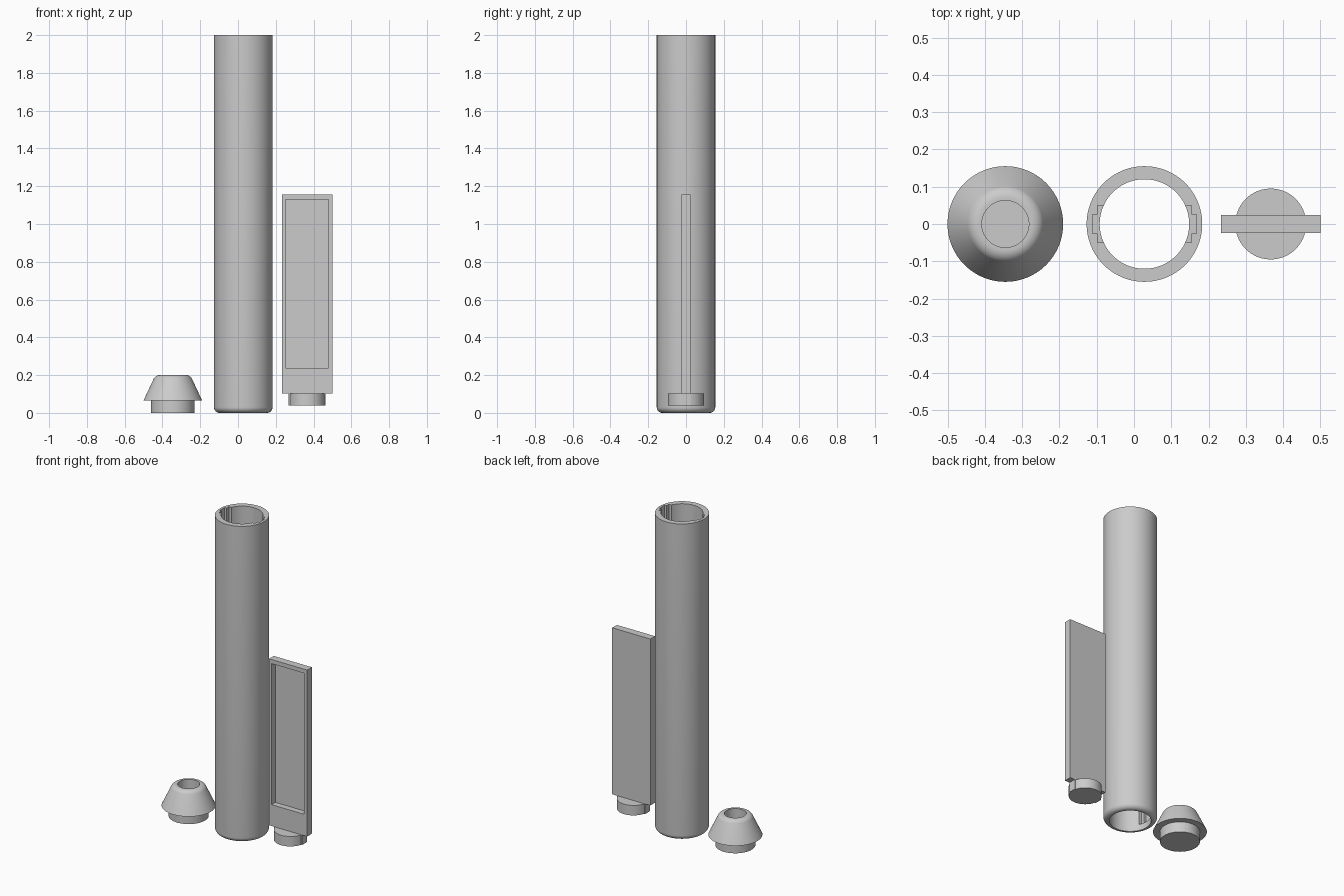
import bpy, bmesh, math
from mathutils import Matrix, Vector

cube = bpy.data.objects.get("Cube")
if cube:
    bpy.data.objects.remove(cube, do_unlink=True)

grey = bpy.data.materials.new("plain grey")
grey.use_nodes = True
color = (0.6, 0.6, 0.6, 1)
grey.diffuse_color = color
grey.node_tree.nodes["Principled BSDF"].inputs["Base Color"].default_value = color


def finish(name, bm):
    bmesh.ops.recalc_face_normals(bm, faces=bm.faces[:])
    mesh = bpy.data.meshes.new(name)
    bm.to_mesh(mesh)
    bm.free()
    mesh.materials.append(grey)
    obj = bpy.data.objects.new(name, mesh)
    bpy.context.collection.objects.link(obj)
    return obj


def arc(cx, cz, r, start, end, steps=8):
    angles = [math.radians(start + (end - start) * i / steps) for i in range(steps + 1)]
    return [(cx + r * math.cos(a), cz + r * math.sin(a)) for a in angles]


def lathe(name, profile, x, closed=False, segments=96):
    """Turn a radius/height profile around a vertical axis at x."""
    bm = bmesh.new()
    verts = [bm.verts.new((r, 0, z)) for r, z in profile]
    pairs = list(zip(verts, verts[1:]))
    if closed:
        pairs.append((verts[-1], verts[0]))
    edges = [bm.edges.new(p) for p in pairs]
    bmesh.ops.spin(bm, geom=verts + edges, cent=(0, 0, 0), axis=(0, 0, 1),
                   angle=math.tau, steps=segments, use_merge=False)
    bmesh.ops.remove_doubles(bm, verts=bm.verts[:], dist=1e-5)
    bmesh.ops.translate(bm, verts=bm.verts[:], vec=(x, 0, 0))
    return finish(name, bm)


def box(name, low, high):
    low, high = Vector(low), Vector(high)
    bm = bmesh.new()
    bmesh.ops.create_cube(bm, size=1, matrix=Matrix.Translation((low + high) / 2)
                          @ Matrix.Diagonal((*(high - low), 1)))
    return finish(name, bm)


def activate(obj):
    bpy.ops.object.select_all(action='DESELECT')
    obj.select_set(True)
    bpy.context.view_layer.objects.active = obj


def cut(obj, cutter):
    mod = obj.modifiers.new("cut", 'BOOLEAN')
    mod.operation = 'DIFFERENCE'
    mod.solver = 'EXACT'
    mod.object = cutter
    activate(obj)
    bpy.ops.object.modifier_apply(modifier=mod.name)
    bpy.data.objects.remove(cutter, do_unlink=True)


def smooth(obj):
    activate(obj)
    bpy.ops.object.shade_smooth_by_angle(angle=math.radians(30))


# Open tube with a rounded lower rim
TUBE_X, OUTER, BORE = 0.028, 0.155, 0.12
tube = lathe("tube", [(BORE, 2), (BORE, 0)] + arc(OUTER - 0.03, 0.03, 0.03, -90, 0)
             + [(OUTER, 2)], TUBE_X, closed=True)

# Stepped guide slots on both sides of the bore, closed near the bottom
for reach, half in ((0.126, 0.05), (0.139, 0.026)):
    cut(tube, box("slot_cutter", (TUBE_X - reach, -half, 0.04),
                  (TUBE_X + reach, half, 2.1)))
smooth(tube)

# Nose cap: plug, flared skirt, rounded shoulder and blind hole
slope = 28.5
cap = lathe("nose_cap", [(0, 0), (0.115, 0), (0.115, 0.066), (0.155, 0.066)]
            + arc(0.07, 0.165, 0.035, slope, 90)
            + [(0.063, 0.2), (0.063, 0.05), (0, 0.05)], -0.345)
smooth(cap)

# Sliding tray with a shallow front pocket
TRAY_X, HALF_W, HALF_T = 0.3665, 0.1335, 0.0235
tray = box("tray", (TRAY_X - HALF_W, -HALF_T, 0.103), (TRAY_X + HALF_W, HALF_T, 1.155))
cut(tray, box("pocket_cutter", (TRAY_X - 0.115, -0.1, 0.238),
              (TRAY_X + 0.113, 0.014, 1.129)))

# Round foot under the tray with a small key on each side
foot = lathe("tray_foot", [(0, 0.04), (0.095, 0.04), (0.095, 0.103), (0, 0.103)], TRAY_X)
smooth(foot)
for side, name in ((1, "left"), (-1, "right")):
    ends = sorted((TRAY_X + side * 0.08, TRAY_X + side * 0.098))
    box("foot_key_" + name, (ends[0], -HALF_T, 0.04), (ends[1], HALF_T, 0.103))
